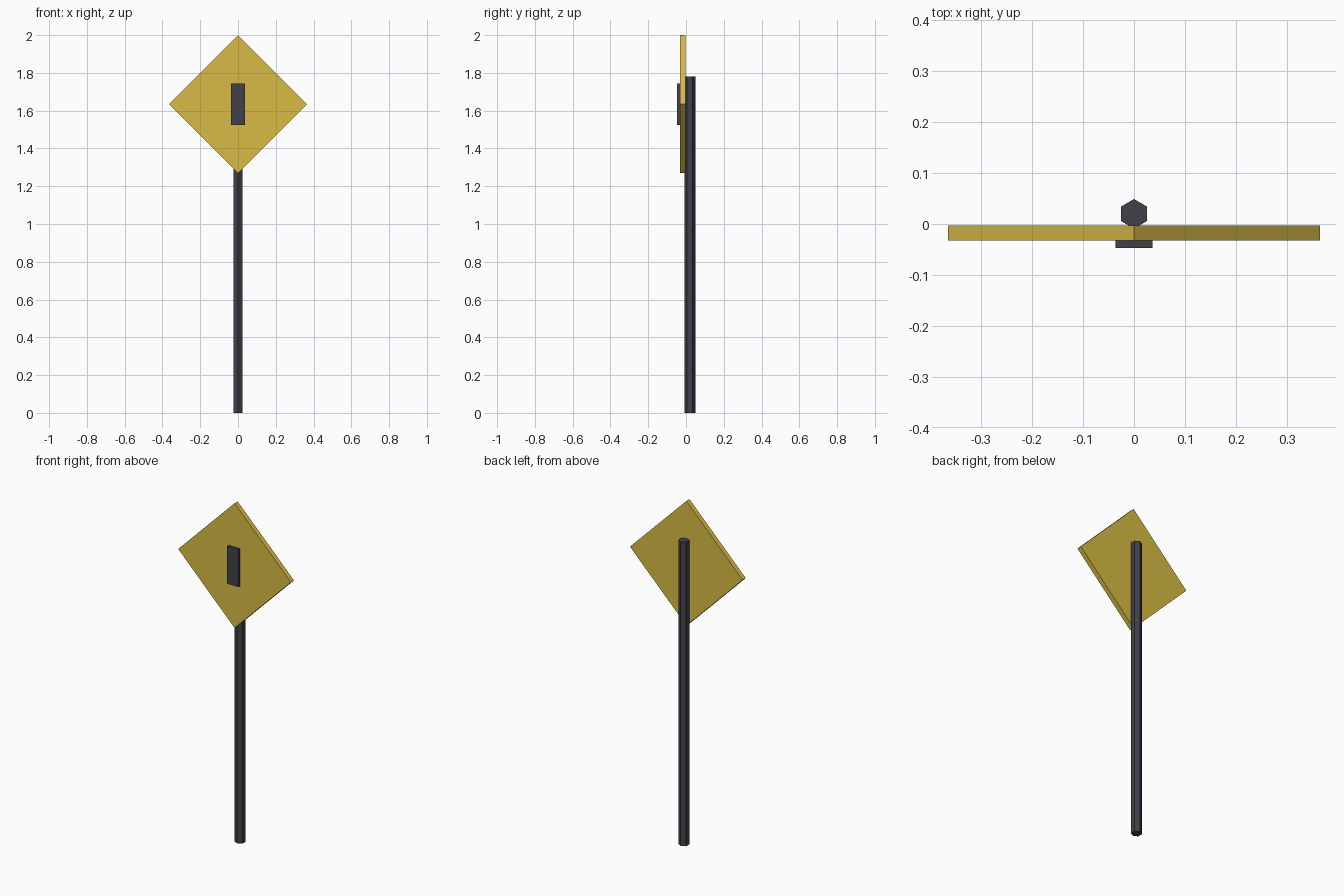
import bpy
from math import radians

cube = bpy.data.objects.get("Cube")
if cube:
    bpy.data.objects.remove(cube, do_unlink=True)


def make_material(name, rgb):
    mat = bpy.data.materials.new(name)
    mat.use_nodes = True
    mat.diffuse_color = (*rgb, 1)
    mat.node_tree.nodes["Principled BSDF"].inputs["Base Color"].default_value = (*rgb, 1)
    return mat


def finish(name, mat):
    obj = bpy.context.object
    obj.name = obj.data.name = name
    obj.data.materials.append(mat)
    return obj


def box(name, centre, size, mat, tilt=0):
    bpy.ops.mesh.primitive_cube_add(size=1, location=centre, rotation=(0, tilt, 0))
    obj = finish(name, mat)
    obj.scale = size
    return obj


yellow = make_material("sign yellow", (0.69, 0.50, 0.06))
charcoal = make_material("dark charcoal", (0.052, 0.052, 0.069))

# Hexagonal post with corners pointing to the front and back
POST_HEIGHT = 1.78
bpy.ops.mesh.primitive_cylinder_add(vertices=6, radius=0.029, depth=POST_HEIGHT,
                                    location=(0, 0.02, POST_HEIGHT / 2))
finish("post", charcoal)

# Square panel standing on its corner
HALF_DIAGONAL = 0.365
SIGN_Z = 2 - HALF_DIAGONAL
side = HALF_DIAGONAL * 2 ** 0.5
box("sign_panel", (0, -0.0175, SIGN_Z), (side, 0.029, side), yellow, radians(45))

# Raised upright bar on the panel front
box("sign_bar", (0, -0.0385, SIGN_Z), (0.073, 0.018, 0.22), charcoal)
